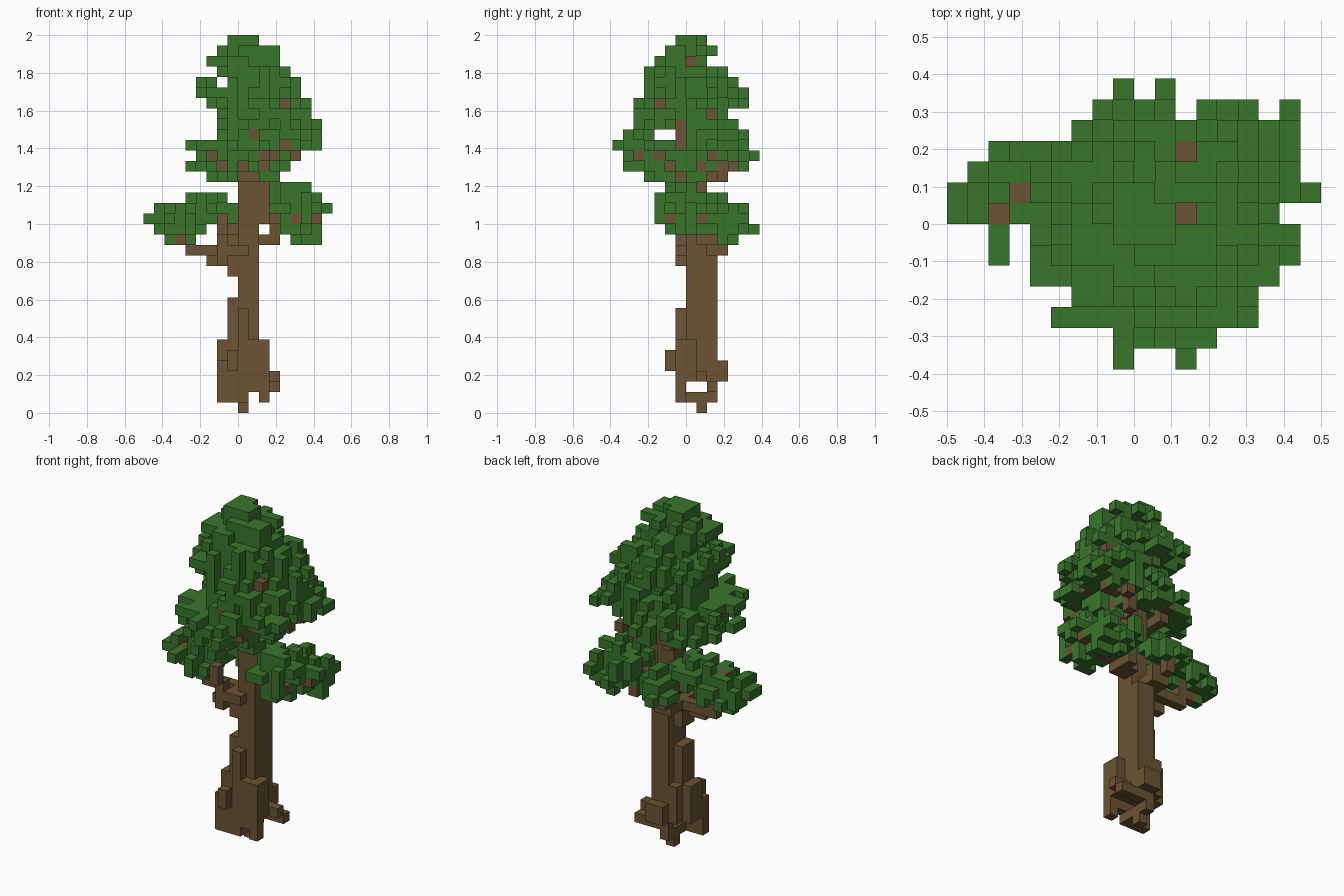
import bpy
import bmesh
import random
from mathutils import Vector

random.seed(11)
CELL = 2 / 36                      # edge length of one cube
ORIGIN = Vector((-9, -7, 0))       # grid corner, in cells

default_cube = bpy.data.objects.get("Cube")
if default_cube:
    bpy.data.objects.remove(default_cube, do_unlink=True)


def make_material(name, colour):
    material = bpy.data.materials.new(name)
    material.use_nodes = True
    material.diffuse_color = colour
    shader = material.node_tree.nodes["Principled BSDF"]
    shader.inputs["Base Color"].default_value = colour
    shader.inputs["Roughness"].default_value = 1
    return material


def box(x0, x1, y0, y1, z0, z1):
    """All cells of an inclusive range."""
    return {(x, y, z)
            for x in range(x0, x1 + 1)
            for y in range(y0, y1 + 1)
            for z in range(z0, z1 + 1)}


def limb(start, end):
    """A one-cell-thick line of cells."""
    start, end = Vector(start), Vector(end)
    steps = int(max(abs(d) for d in end - start)) * 2
    return {tuple(round(c) for c in start.lerp(end, n / steps))
            for n in range(steps + 1)}


def keeps(radius):
    """Leaves thin out at random towards the outside."""
    return radius <= 1 and (radius < 0.5 or random.random() > 0.33)


def roughen(cells):
    """Remove some of the cells that lie open above or below."""
    return {(x, y, z) for x, y, z in sorted(cells)
            if {(x, y, z + 1), (x, y, z - 1)} <= cells or random.random() > 0.25}


def leaf_clump(centre, radii):
    """A ragged ellipsoid of leaf cells."""
    low = [int(c - r) - 1 for c, r in zip(centre, radii)]
    high = [int(c + r) + 1 for c, r in zip(centre, radii)]
    cells = set()
    for cell in sorted(box(low[0], high[0], low[1], high[1], low[2], high[2])):
        radius = sum(((p - c) / r) ** 2 for p, c, r in zip(cell, centre, radii))
        if keeps(radius):
            cells.add(cell)
    return roughen(cells)


def leaf_layer(z, x0, x1, y0, y1, hollow):
    """One ragged oval layer of the crown."""
    cells = set()
    for x, y, _ in sorted(box(x0, x1, y0, y1, z, z)):
        u = (2 * x - x0 - x1) / (x1 - x0 + 1)
        v = (2 * y - y0 - y1) / (y1 - y0 + 1)
        radius = u * u + v * v
        if keeps(radius) and radius >= hollow:
            cells.add((x, y, z))
    return cells


def build(name, cells, solid, material):
    """Mesh the exposed cube faces of a set of cells."""
    bm = bmesh.new()
    corners = {}

    def corner(point):
        if point not in corners:
            corners[point] = bm.verts.new((Vector(point) + ORIGIN) * CELL)
        return corners[point]

    for cell in sorted(cells):
        for axis in range(3):
            for side in (0, 1):
                beside = list(cell)
                beside[axis] += 2 * side - 1
                if tuple(beside) in solid:
                    continue
                ring = []
                for b, c in ((0, 0), (1, 0), (1, 1), (0, 1)):
                    point = list(cell)
                    point[axis] += side
                    point[(axis + 1) % 3] += b
                    point[(axis + 2) % 3] += c
                    ring.append(corner(tuple(point)))
                bm.faces.new(ring if side else ring[::-1])
    mesh = bpy.data.meshes.new(name)
    bm.to_mesh(mesh)
    bm.free()
    mesh.materials.append(material)
    bpy.context.collection.objects.link(bpy.data.objects.new(name, mesh))


# Trunk of uneven columns, thin inside the crown
trunk = (box(9, 10, 7, 9, 3, 14) | box(9, 10, 7, 8, 15, 23)
         | box(8, 8, 7, 8, 3, 10) | box(9, 9, 6, 6, 3, 9)
         | box(8, 8, 9, 9, 3, 6) | box(10, 10, 6, 6, 2, 6)
         | box(11, 11, 7, 7, 19, 21) | box(9, 9, 6, 7, 24, 30))

# Roots with gaps below the trunk
roots = (box(7, 9, 6, 6, 1, 2) | box(11, 11, 6, 6, 1, 6)
         | box(9, 9, 7, 9, 1, 1) | box(9, 9, 8, 8, 0, 0)
         | box(9, 12, 9, 9, 2, 2) | box(11, 12, 8, 8, 3, 3)
         | box(7, 7, 7, 8, 3, 6) | box(7, 8, 6, 6, 3, 4)
         | box(11, 11, 7, 7, 3, 6) | box(8, 8, 5, 5, 4, 5)
         | box(9, 10, 10, 10, 3, 4))

# Low boughs
branches = (box(6, 8, 7, 7, 14, 14) | box(6, 8, 8, 8, 15, 15)
            | box(8, 8, 7, 8, 13, 14) | box(8, 9, 6, 10, 15, 15)
            | box(11, 12, 8, 9, 16, 16) | box(7, 7, 6, 6, 14, 14))
for start, end in [
    ((5, 8, 15), (3, 8, 16)), ((4, 8, 17), (2, 7, 18)),
    ((3, 8, 17), (3, 8, 19)), ((7, 6, 15), (7, 5, 18)),
    ((12, 9, 16), (13, 10, 17)), ((10, 7, 18), (15, 5, 18)),
    ((12, 8, 17), (16, 8, 18)), ((9, 10, 15), (8, 11, 17)),
]:
    branches |= limb(start, end)

# Crown limbs, rising from the trunk to the edge of the leaves
for x, y, z in [
    (6, 3, 24), (8, 2, 24), (12, 2, 24), (11, 2, 25), (13, 3, 25),
    (10, 2, 26), (13, 4, 29), (14, 9, 24), (13, 11, 23), (14, 10, 26),
    (14, 6, 25), (14, 9, 28), (8, 11, 23), (11, 10, 30), (11, 7, 33),
]:
    branches |= limb((9, 7, z - 2), (x, y, z))
branches |= box(14, 14, 6, 6, 25, 27)

# Crown layers from the bottom up: x range, then y range
layers = [
    (6, 13, 3, 9), (4, 13, 1, 12), (5, 13, 1, 13), (4, 15, 0, 12),
    (7, 16, 1, 11), (7, 16, 2, 11), (7, 15, 2, 10), (6, 15, 2, 12),
    (5, 14, 3, 12), (5, 14, 3, 11), (7, 13, 3, 10), (6, 12, 4, 8),
    (7, 12, 4, 9), (8, 10, 5, 9),
]
crown = set()
for n, spans in enumerate(layers):
    crown |= leaf_layer(22 + n, *spans, hollow=0.4 if n < 2 else 0)
crown = roughen(crown) | box(6, 6, 3, 3, 25, 25)

# Openings through the crown, some of them showing limbs
crown -= (box(7, 7, 0, 13, 31, 31) | box(0, 17, 4, 5, 26, 26)
          | box(9, 10, 0, 6, 22, 22) | box(11, 11, 7, 7, 34, 35)
          | box(11, 11, 10, 10, 31, 35) | box(14, 15, 4, 4, 29, 29)
          | box(15, 16, 6, 6, 25, 27))

# Separate leaf clumps on the boughs
clumps = {
    "right_outer_leaf_clump": (leaf_clump((2.9, 7.4, 17.7), (3, 3.3, 1.9))
                               | box(0, 1, 8, 8, 18, 18)),
    "right_inner_leaf_clump": leaf_clump((5.6, 8.4, 18.8), (2.7, 2.5, 1.9)),
    "left_front_leaf_clump": (leaf_clump((13.8, 6, 19.2), (2.5, 2.9, 2.7))
                              | box(15, 17, 8, 8, 19, 19)),
    "left_back_leaf_clump": leaf_clump((14.1, 10, 17.7), (2.9, 2.9, 2.4)),
    "back_leaf_clump": leaf_clump((8.7, 11.2, 17.5), (2, 2.3, 1.9)),
    "left_crown_leaf_clump": leaf_clump((14.3, 9.5, 25.8), (2.6, 2.6, 1.9)),
    "right_crown_leaf_clump": leaf_clump((6.6, 5, 30), (2.2, 2.1, 1.7)),
}

bark = make_material("brown_bark", (0.145, 0.088, 0.033, 1))
leaf = make_material("green_leaf", (0.041, 0.18, 0.024, 1))

# Earlier parts claim their cells first, so nothing overlaps
parts = [("trunk", trunk, bark), ("roots", roots, bark),
         ("branches", branches, bark), ("crown_leaves", crown, leaf)]
parts += [(name, cells, leaf) for name, cells in clumps.items()]
solid = set().union(*(cells for _, cells, _ in parts))
claimed = set()
for name, cells, material in parts:
    build(name, cells - claimed, solid, material)
    claimed |= cells
